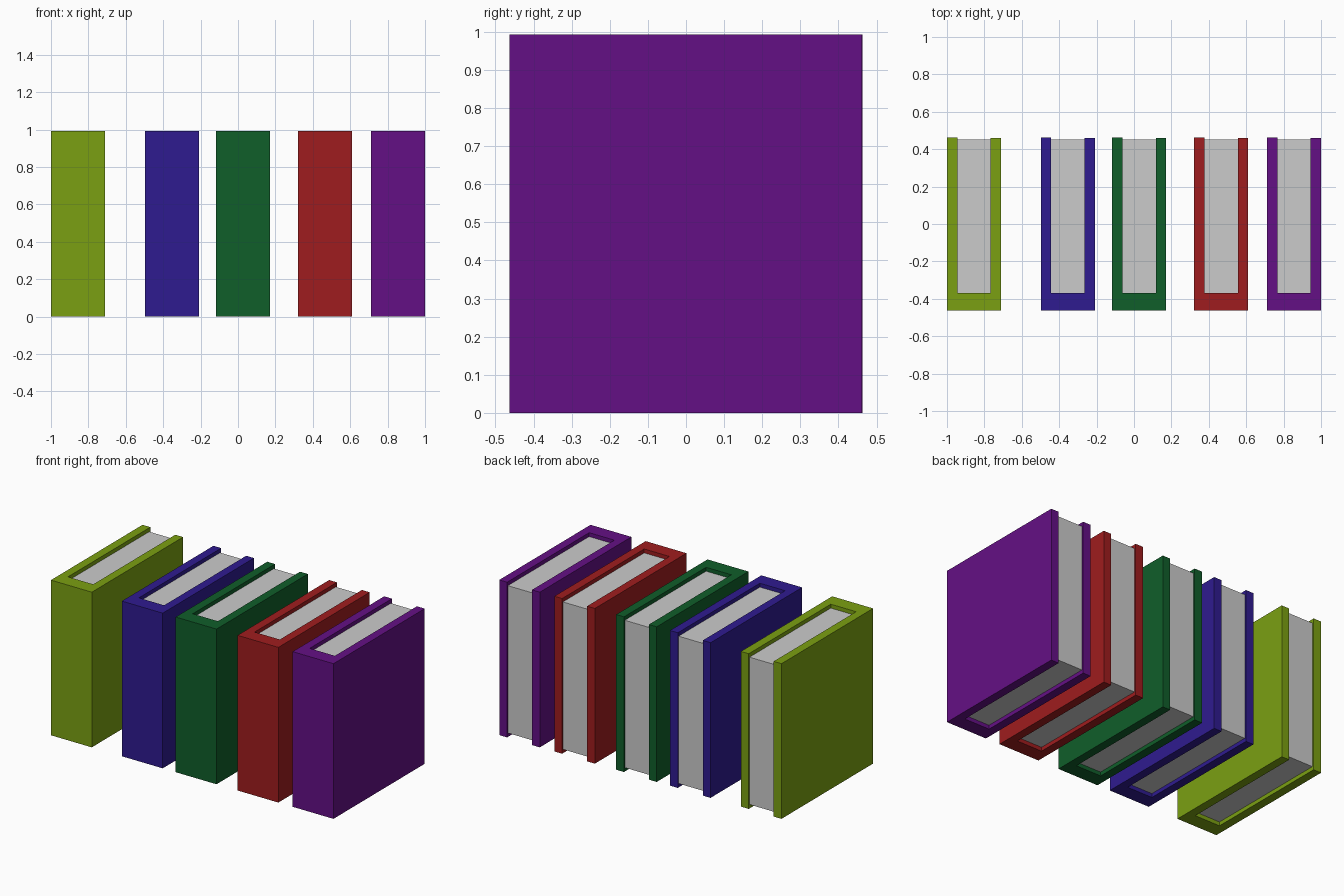
import bpy, bmesh

if "Cube" in bpy.data.objects:
    bpy.data.objects.remove(bpy.data.objects["Cube"])

WIDTH, HEIGHT, DEPTH = 0.289, 0.993, 0.463   # depth is half the cover length
BOARD, SPINE_IN, PAGE_END, RECESS = 0.055, -0.37, 0.452, 0.025


def prism(name, outline, z0, z1, mat=None):
    """Extrude a plan outline from z0 up to z1."""
    bm = bmesh.new()
    face = bm.faces.new([bm.verts.new((x, y, z0)) for x, y in outline])
    top = bmesh.ops.extrude_face_region(bm, geom=[face])
    verts = [g for g in top["geom"] if isinstance(g, bmesh.types.BMVert)]
    bmesh.ops.translate(bm, verts=verts, vec=(0, 0, z1 - z0))
    bmesh.ops.recalc_face_normals(bm, faces=bm.faces)
    mesh = bpy.data.meshes.new(name)
    bm.to_mesh(mesh)
    bm.free()
    obj = bpy.data.objects.new(name, mesh)
    bpy.context.collection.objects.link(obj)
    if mat:
        mesh.materials.append(mat)
    return obj


def book(colour, x, rgb):
    mat = bpy.data.materials.new(colour + "_cover")
    mat.diffuse_color = (*rgb, 1)
    mat.use_nodes = True
    mat.node_tree.nodes["Principled BSDF"].inputs["Base Color"].default_value = mat.diffuse_color
    a, b = BOARD, WIDTH - BOARD
    # U-shaped cover: spine at the front, two boards running back
    cover = prism(colour + "_book_cover",
                  [(0, -DEPTH), (WIDTH, -DEPTH), (WIDTH, DEPTH - 0.003), (b, DEPTH - 0.003),
                   (b, SPINE_IN), (a, SPINE_IN), (a, DEPTH), (0, DEPTH)],
                  0, HEIGHT, mat)
    # page block, set in slightly at top, bottom and back
    pages = prism(colour + "_book_pages",
                  [(a, SPINE_IN), (b, SPINE_IN), (b, PAGE_END), (a, PAGE_END)],
                  RECESS, HEIGHT - RECESS)
    cover.location.x = pages.location.x = x


# row of books: colour, left edge, cover colour
for args in [("olive", -1.0, (0.198, 0.352, 0.006)),
             ("blue", -0.498, (0.028, 0.011, 0.28)),
             ("green", -0.117, (0.005, 0.112, 0.023)),
             ("red", 0.321, (0.347, 0.012, 0.013)),
             ("purple", 0.711, (0.127, 0.005, 0.235))]:
    book(*args)
